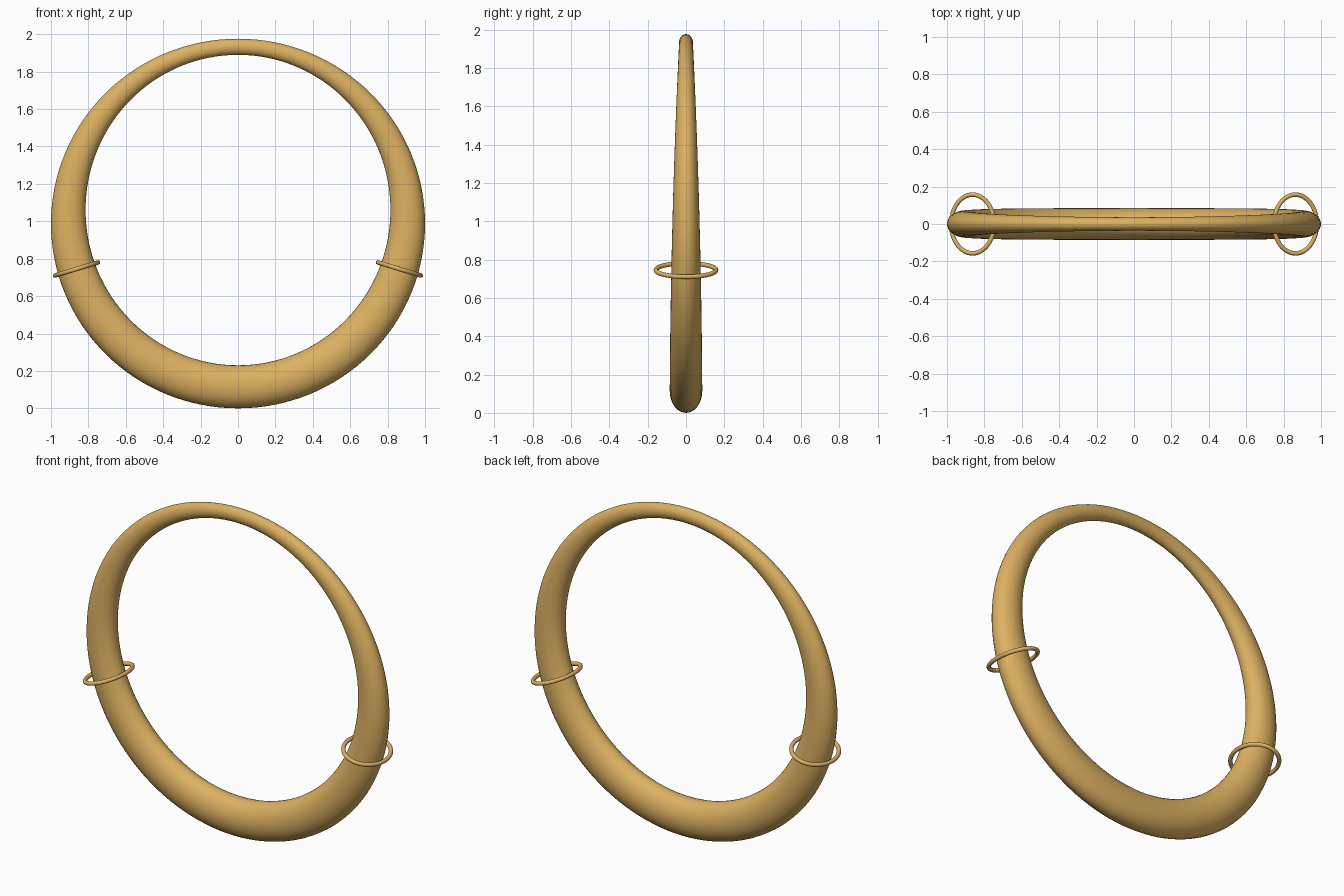
import bpy, bmesh
from math import sin, cos, pi, radians
from mathutils import Vector

if "Cube" in bpy.data.objects:
    bpy.data.objects.remove(bpy.data.objects["Cube"])

gold = bpy.data.materials.new("warm gold")
gold.diffuse_color = (0.72, 0.44, 0.12, 1)
gold.use_nodes = True
gold.node_tree.nodes["Principled BSDF"].inputs["Base Color"].default_value = gold.diffuse_color


def closed_tube(name, sections):
    """Skin a closed loop of cross-sections into a smooth object."""
    bm = bmesh.new()
    loops = [[bm.verts.new(p) for p in s] for s in sections]
    n, m = len(loops), len(loops[0])
    for i in range(n):
        a, b = loops[i], loops[(i + 1) % n]
        for j in range(m):
            k = (j + 1) % m
            bm.faces.new((a[j], a[k], b[k], b[j])).smooth = True
    bmesh.ops.recalc_face_normals(bm, faces=bm.faces)
    mesh = bpy.data.meshes.new(name)
    bm.to_mesh(mesh)
    bm.free()
    mesh.materials.append(gold)
    obj = bpy.data.objects.new(name, mesh)
    bpy.context.collection.objects.link(obj)
    return obj


def oval(center, axis_a, axis_b, sides):
    return [center + axis_a * cos(2 * pi * j / sides) + axis_b * sin(2 * pi * j / sides)
            for j in range(sides)]


# Main hoop: thick at the bottom, thin at the top, between two offset outlines
sections = []
for i in range(128):
    c, s = cos(2 * pi * i / 128), sin(2 * pi * i / 128)
    outer = Vector((c, 0, 0.988 + 0.988 * s))
    inner = Vector((0.815 * c, 0, 1.06 + 0.83 * s))
    depth = 0.07 - 0.0245 * s - 0.0095 * s * s
    sections.append(oval((outer + inner) / 2, (outer - inner) / 2, Vector((0, depth, 0)), 32))
closed_tube("hoop", sections)

# Small oval rings threaded on the hoop, one each side
for side, name in ((-1, "left_ring"), (1, "right_ring")):
    tilt = radians(17)
    across = Vector((side * cos(tilt), 0, -sin(tilt)))
    normal = Vector((side * sin(tilt), 0, cos(tilt)))
    center = Vector((side * 0.863, 0, 0.745))
    sections = []
    for i in range(64):
        t = 2 * pi * i / 64
        point = center + across * 0.12 * cos(t) + Vector((0, 0.157 * sin(t), 0))
        outward = (across * cos(t) / 0.12 + Vector((0, sin(t) / 0.157, 0))).normalized()
        sections.append(oval(point, outward * 0.012, normal * 0.012, 12))
    closed_tube(name, sections)
